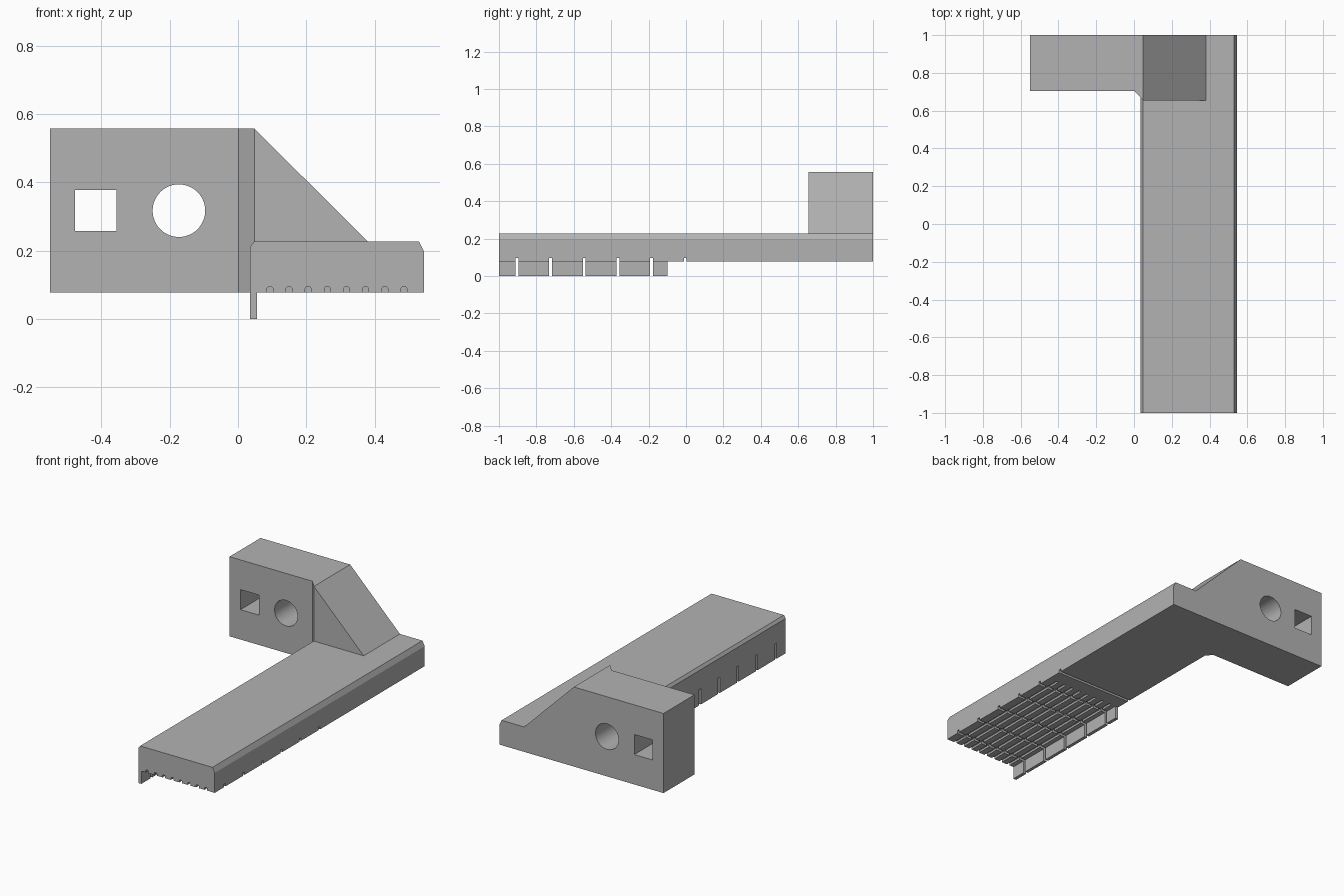
import bpy, bmesh, math
from mathutils import Vector

cube = bpy.data.objects.get("Cube")
if cube:
    bpy.data.objects.remove(cube, do_unlink=True)

grey = bpy.data.materials.new("plain grey")
grey.use_nodes = True
GREY = (0.45, 0.45, 0.45, 1)
grey.diffuse_color = GREY
grey.node_tree.nodes["Principled BSDF"].inputs["Base Color"].default_value = GREY


def prism(name, profile, axis, start, end):
    """Extrude a flat profile along one axis (profile in the two other axes, in order)."""
    def place(p, d):
        co = list(p)
        co.insert(axis, d)
        return Vector(co)
    bm = bmesh.new()
    face = bm.faces.new([bm.verts.new(place(p, start)) for p in profile])
    ext = bmesh.ops.extrude_face_region(bm, geom=[face])
    moved = [g for g in ext["geom"] if isinstance(g, bmesh.types.BMVert)]
    offset = Vector((0, 0, 0))
    offset[axis] = end - start
    bmesh.ops.translate(bm, verts=moved, vec=offset)
    bmesh.ops.recalc_face_normals(bm, faces=bm.faces)
    mesh = bpy.data.meshes.new(name)
    bm.to_mesh(mesh)
    bm.free()
    mesh.materials.append(grey)
    obj = bpy.data.objects.new(name, mesh)
    bpy.context.scene.collection.objects.link(obj)
    return obj


def rect(u0, u1, v0, v1):
    return [(u0, v0), (u1, v0), (u1, v1), (u0, v1)]


def combine(target, others, operation):
    """Apply booleans to the target and drop the helper solids."""
    bpy.context.view_layer.objects.active = target
    for other in others:
        other.hide_render = True
        mod = target.modifiers.new(operation.title(), "BOOLEAN")
        mod.operation = operation
        mod.solver = "EXACT"
        mod.object = other
        bpy.ops.object.modifier_apply(modifier=mod.name)
        bpy.data.objects.remove(other, do_unlink=True)


BASE, DECK, TOP = 0.077, 0.227, 0.557

# Long bar with chamfered upper edges, and the lip hanging under its left edge
bar = prism("bracket", [(0.035, BASE), (0.545, BASE), (0.545, 0.197),
                        (0.53, DECK), (0.047, DECK), (0.035, 0.21)], 1, -1, 1)
lip = prism("lip", rect(0.035, 0.055, 0, BASE + 0.03), 1, -1, -0.1)
combine(bar, [lip], "UNION")

# Lengthwise grooves with clipped corners, and cross slots through the lip
cutters = []
for i in range(8):
    x = 0.0935 + 0.056 * i
    cutters.append(prism("groove", [(x - 0.009, 0.05), (x + 0.009, 0.05), (x + 0.009, 0.089),
                                    (x + 0.006, 0.093), (x - 0.006, 0.093), (x - 0.009, 0.089)],
                         1, -1.1, -0.1))
for i in range(6):
    y = -0.904 + 0.18 * i
    cutters.append(prism("slot", rect(y - 0.008, y + 0.008, -0.1, 0.095), 0, -0.1, 0.7))
combine(bar, cutters, "DIFFERENCE")

# Upright mounting block with a chamfered inner corner, and the sloping gusset
block = prism("mounting_block", [(-0.55, 0.705), (0.002, 0.705), (0.048, 0.655),
                                 (0.048, 1), (-0.55, 1)], 2, BASE, TOP)
gusset = prism("gusset", [(0.048, TOP), (0.38, DECK), (0.38, 0.15), (0.048, 0.15)],
               1, 0.655, 1)
combine(bar, [block, gusset], "UNION")

# Square and round holes through the block
square_hole = prism("square_hole", rect(-0.477, -0.355, 0.257, 0.378), 1, 0.5, 1.2)
circle = [(-0.173 + 0.077 * math.cos(math.tau * i / 48),
           0.317 + 0.077 * math.sin(math.tau * i / 48)) for i in range(48)]
round_hole = prism("round_hole", circle, 1, 0.5, 1.2)
combine(bar, [square_hole, round_hole], "DIFFERENCE")

# Smooth the round hole, keep all edges crisp
bpy.ops.object.select_all(action="DESELECT")
bar.select_set(True)
bpy.context.view_layer.objects.active = bar
bpy.ops.object.shade_smooth_by_angle(angle=math.radians(20))
